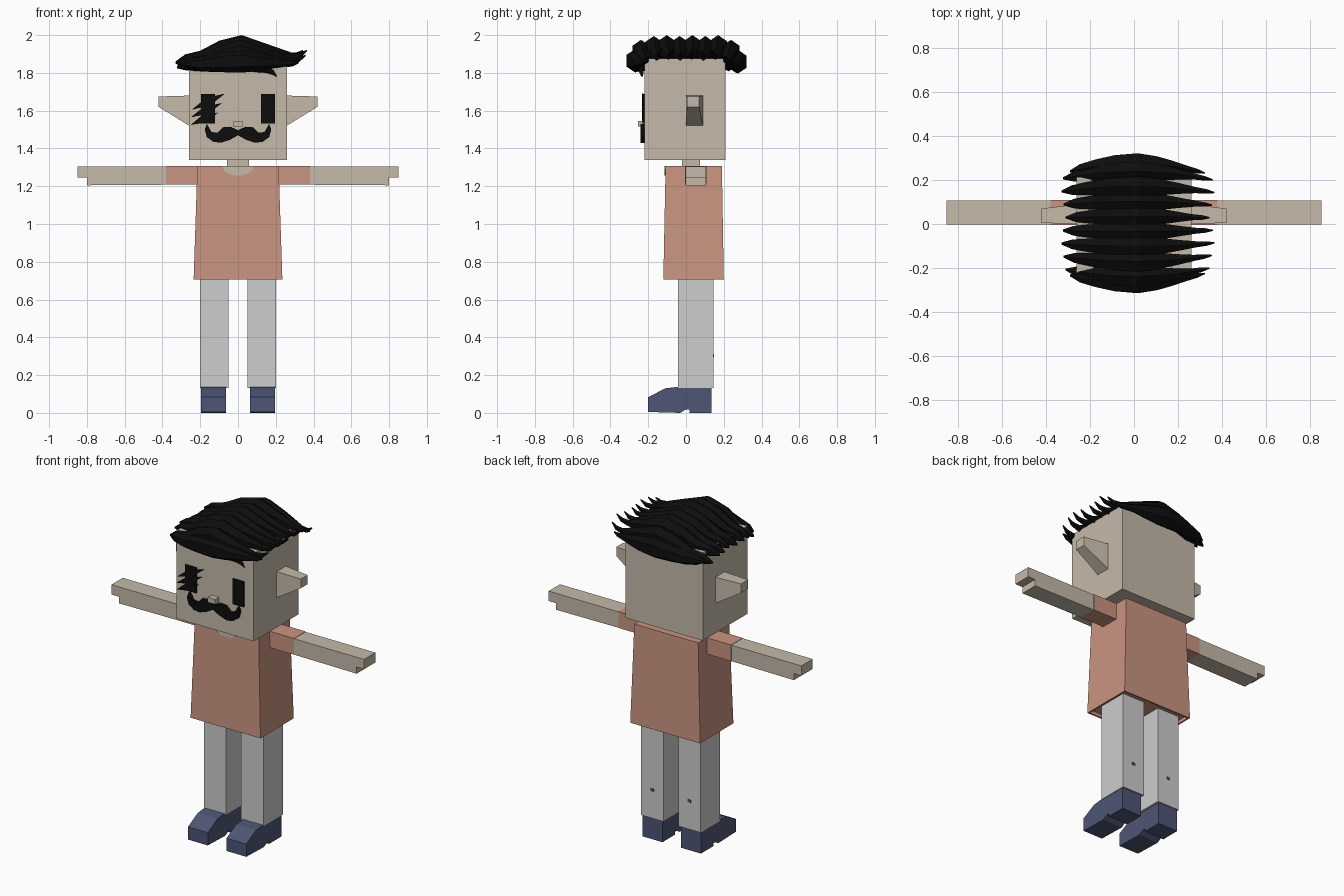
import bpy, bmesh, math

cube = bpy.data.objects.get("Cube")
if cube:
    bpy.data.objects.remove(cube, do_unlink=True)


def material(name, r, g, b):
    m = bpy.data.materials.new(name)
    m.use_nodes = True
    m.diffuse_color = (r, g, b, 1)
    bsdf = m.node_tree.nodes["Principled BSDF"]
    bsdf.inputs["Base Color"].default_value = (r, g, b, 1)
    bsdf.inputs["Roughness"].default_value = 0.8
    return m


SKIN = material("skin", 0.56, 0.49, 0.40)
CORAL = material("coral shirt", 0.59, 0.30, 0.22)
GREY = material("grey trousers", 0.61, 0.61, 0.61)
NAVY = material("navy shoes", 0.078, 0.092, 0.18)
BLACK = material("black hair", 0.004, 0.004, 0.004)


def loft(name, rings, mat, start=True, end=True):
    """Skin a list of rings that have equal vertex counts."""
    bm = bmesh.new()
    loops = [[bm.verts.new(p) for p in ring] for ring in rings]
    n = len(loops[0])
    for a, b in zip(loops, loops[1:]):
        for i in range(n):
            j = (i + 1) % n
            bm.faces.new((a[i], a[j], b[j], b[i]))
    if start:
        bm.faces.new(loops[0])
    if end:
        bm.faces.new(loops[-1])
    bmesh.ops.recalc_face_normals(bm, faces=bm.faces)
    mesh = bpy.data.meshes.new(name)
    bm.to_mesh(mesh)
    bm.free()
    mesh.materials.append(mat)
    obj = bpy.data.objects.new(name, mesh)
    bpy.context.collection.objects.link(obj)
    return obj


def rect(x0, x1, y0, y1, z):
    return [(x0, y0, z), (x1, y0, z), (x1, y1, z), (x0, y1, z)]


def box(name, x, y, z, mat):
    return loft(name, [rect(*x, *y, z[0]), rect(*x, *y, z[1])], mat)


def plate(name, outline, y0, y1, mat):
    """Extrude an x-z outline along y."""
    return loft(name, [[(x, y, z) for x, z in outline] for y in (y0, y1)], mat)


# Head, neck and nose
box("head", (-0.26, 0.26), (-0.22, 0.21), (1.34, 1.875), SKIN)
box("neck", (-0.057, 0.057), (-0.02, 0.075), (1.29, 1.35), SKIN)
box("nose", (-0.025, 0.025), (-0.255, -0.21), (1.515, 1.545), SKIN)

# Shirt, hollow at the hem
shirt = [rect(-0.225, 0.225, -0.11, 0.19, 0.725),
         rect(-0.225, 0.225, -0.11, 0.19, 0.705),
         rect(-0.235, 0.235, -0.12, 0.2, 0.705),
         rect(-0.215, 0.215, -0.108, 0.19, 1.307)]
loft("shirt", shirt, CORAL)

# Rounded neckline
arc = [math.pi * (1 + i / 10) for i in range(11)]
plate("neckline", [(0.083 * math.cos(a), 1.308 + 0.052 * math.sin(a)) for a in arc],
      -0.115, -0.107, SKIN)

# Arms, ears, legs and shoes, one per side
for side, s in (("left", 1), ("right", -1)):
    sleeve = [(0.2, 1.208), (0.38, 1.208), (0.38, 1.307), (0.2, 1.307)]
    arm = [(0.38, 1.208), (0.8, 1.205), (0.8, 1.245), (0.85, 1.245),
           (0.85, 1.305), (0.38, 1.305)]
    plate(side + "_sleeve", [(s * x, z) for x, z in sleeve], -0.004, 0.108, CORAL)
    plate(side + "_arm", [(s * x, z) for x, z in arm], -0.003, 0.106, SKIN)

    root, tip = s * 0.25, s * 0.42
    loft(side + "_ear",
         [[(root, 0, 1.515), (root, 0.09, 1.515), (root, 0.09, 1.68), (root, 0, 1.68)],
          [(tip, 0.005, 1.62), (tip, 0.07, 1.62), (tip, 0.07, 1.675), (tip, 0.005, 1.675)]],
         SKIN)

    box(side + "_leg", sorted((s * 0.05, s * 0.2)), (-0.042, 0.145), (0.132, 0.74), GREY)
    box(side + "_calf_mark", sorted((s * 0.115, s * 0.135)), (0.144, 0.149),
        (0.297, 0.313), NAVY)

    shoe = [(-0.2, 0.005), (-0.03, 0), (0, 0.018), (0.018, 0.018), (0.018, 0),
            (0.136, 0), (0.136, 0.138), (-0.04, 0.138), (-0.11, 0.13), (-0.2, 0.083)]
    loft(side + "_shoe", [[(s * x, y, z) for y, z in shoe] for x in (0.063, 0.196)], NAVY)

    box(side + "_eye", sorted((s * 0.122, s * 0.197)), (-0.229, -0.22), (1.533, 1.687), BLACK)

# Slanted lashes across the right eye
for i, (x0, z0, x1, z1) in enumerate([(-0.245, 1.605, -0.07, 1.69),
                                      (-0.25, 1.565, -0.085, 1.64),
                                      (-0.25, 1.525, -0.105, 1.59)]):
    mx, mz = (x0 + x1) / 2, (z0 + z1) / 2
    plate(f"lash_{i + 1}", [(x0, z0), (mx + 0.01, mz - 0.02), (x1, z1), (mx - 0.01, mz + 0.02)],
          -0.233, -0.225, BLACK)

# Moustache, mirrored from one half
half = [(0.04, 1.515), (0.08, 1.512), (0.11, 1.483), (0.14, 1.487), (0.165, 1.53),
        (0.176, 1.5), (0.165, 1.46), (0.13, 1.435), (0.09, 1.43), (0.04, 1.447)]
outline = [(0, 1.497)] + half + [(0, 1.47)] + [(-x, z) for x, z in reversed(half)]
plate("moustache", outline, -0.24, -0.215, BLACK)

# Hair locks: six-sided tapered tubes swept across the head (x, z, radius)
LOCK = [(-0.33, 1.855, 0.006), (-0.28, 1.868, 0.03), (-0.2, 1.875, 0.042),
        (-0.1, 1.915, 0.055), (0.02, 1.937, 0.063), (0.12, 1.915, 0.05),
        (0.2, 1.903, 0.034), (0.28, 1.89, 0.019), (0.33, 1.895, 0.014),
        (0.365, 1.918, 0.004)]


def lock(name, y, stretch, flat=1.0, drop=0.0, path=LOCK):
    rings = []
    for x, z, r in path:
        cy = y * (1 - 1.2 * x * x)
        cz = 1.86 + (z - 1.86) * flat - drop
        rings.append([(x * stretch, cy + 0.85 * r * math.cos(a), cz + r * math.sin(a))
                      for a in (math.radians(30 + 60 * k) for k in range(6))])
    return loft(name, rings, BLACK)


for i in range(8):
    y = -0.238 + 0.068 * i
    edge = i in (0, 7)
    lock(f"hair_lock_{i + 1}", y, (0.94, 0.97, 1.0, 0.98)[i % 4],
         drop=0.025 if edge else 0.005 * (i % 2))
lock("front_fringe", -0.268, 0.88, flat=0.25, drop=0.015)
lock("back_fringe", 0.275, 0.88, flat=0.25, drop=0.02)

# Small curl hanging from the fringe
lock("fringe_curl", -0.245, 1, path=[(0.08, 1.83, 0.025), (0.15, 1.82, 0.02),
                                     (0.19, 1.8, 0.012), (0.205, 1.78, 0.003)])
